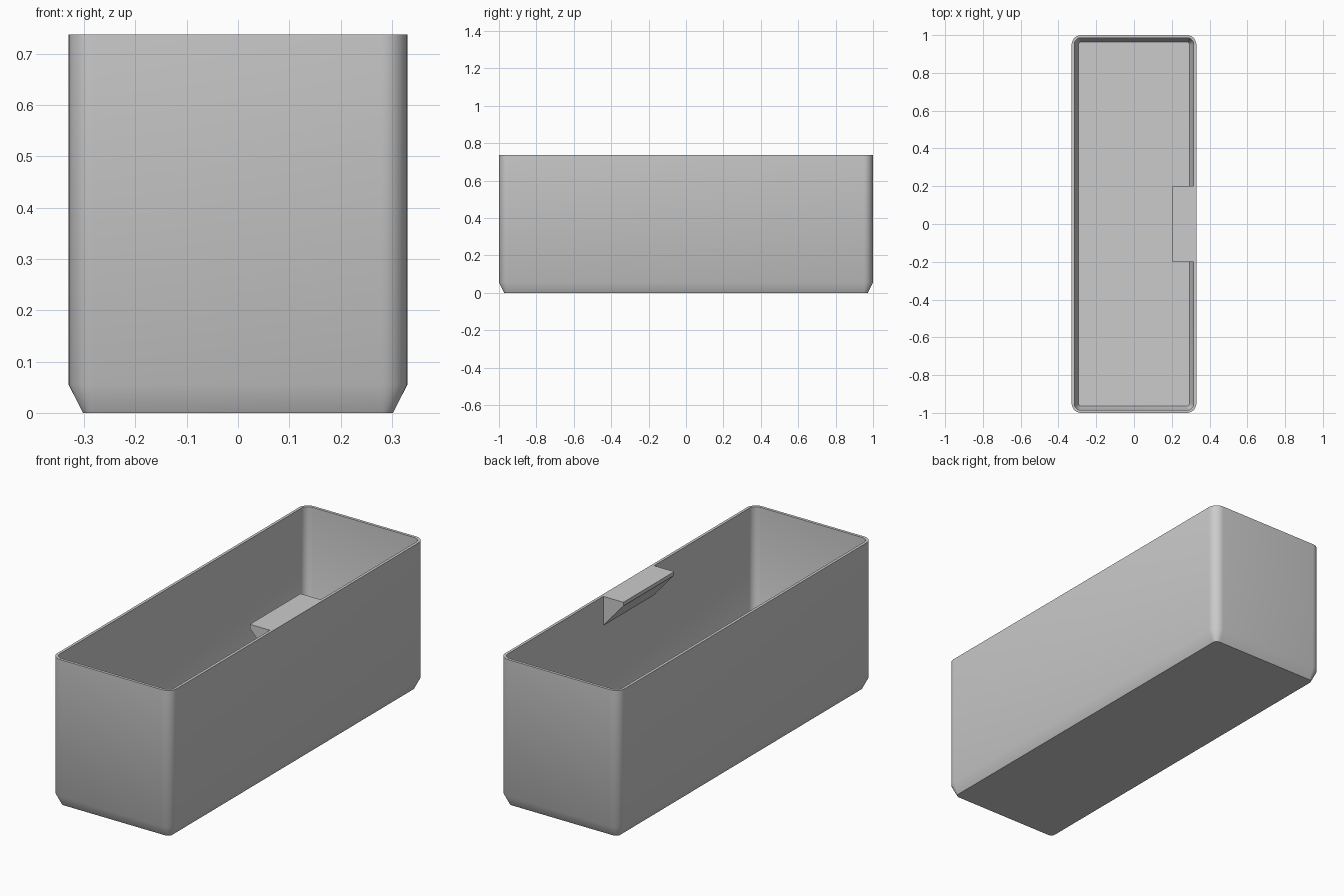
import bpy, bmesh, math

cube = bpy.data.objects.get("Cube")
if cube:
    bpy.data.objects.remove(cube, do_unlink=True)

HALF_X, HALF_Y, HEIGHT = 0.33, 1.0, 0.737
RADIUS, WALL = 0.05, 0.014
CHAMFER_IN, CHAMFER_UP = 0.028, 0.055
STEPS = 8

grey = bpy.data.materials.new("plain_grey")
grey.use_nodes = True
colour = (0.6, 0.6, 0.6, 1)
grey.diffuse_color = colour
grey.node_tree.nodes["Principled BSDF"].inputs["Base Color"].default_value = colour


def finish(name, bm):
    bmesh.ops.recalc_face_normals(bm, faces=bm.faces)
    mesh = bpy.data.meshes.new(name)
    bm.to_mesh(mesh)
    bm.free()
    obj = bpy.data.objects.new(name, mesh)
    obj.data.materials.append(grey)
    bpy.context.collection.objects.link(obj)
    return obj


def rounded_ring(bm, inset, z):
    """Rounded rectangle of vertices, inset from the outer wall."""
    r = RADIUS - inset
    cx, cy = HALF_X - RADIUS, HALF_Y - RADIUS
    ring = []
    for corner, (sx, sy) in enumerate([(1, 1), (-1, 1), (-1, -1), (1, -1)]):
        for i in range(STEPS + 1):
            a = math.pi / 2 * (corner + i / STEPS)
            ring.append(bm.verts.new((sx * cx + r * math.cos(a),
                                      sy * cy + r * math.sin(a), z)))
    return ring


# Open bin: outside from the base up, over the rim, and down to the floor
bm = bmesh.new()
profile = [(CHAMFER_IN, 0), (0, CHAMFER_UP), (0, HEIGHT), (WALL, HEIGHT),
           (WALL, CHAMFER_UP + 0.004), (WALL + 0.022, WALL)]
rings = [rounded_ring(bm, inset, z) for inset, z in profile]
for lower, upper in zip(rings, rings[1:]):
    n = len(lower)
    for i in range(n):
        j = (i + 1) % n
        bm.faces.new((lower[i], lower[j], upper[j], upper[i]))
bm.faces.new(rings[0])
bm.faces.new(rings[-1])
box = finish("bin_body", bm)
bpy.context.view_layer.objects.active = box
box.select_set(True)
bpy.ops.object.shade_smooth_by_angle(angle=math.radians(35))

# Label tab: wedge bracket under the rim on the inside of the +x wall
bm = bmesh.new()
back = HALF_X - WALL
section = [(back, HEIGHT), (0.205, HEIGHT), (0.205, HEIGHT - 0.018), (back, HEIGHT - 0.145)]
ends = [[bm.verts.new((x, y, z)) for x, z in section] for y in (-0.2, 0.2)]
for end in ends:
    bm.faces.new(end)
for i in range(len(section)):
    j = (i + 1) % len(section)
    bm.faces.new((ends[0][i], ends[0][j], ends[1][j], ends[1][i]))
finish("label_tab", bm)
